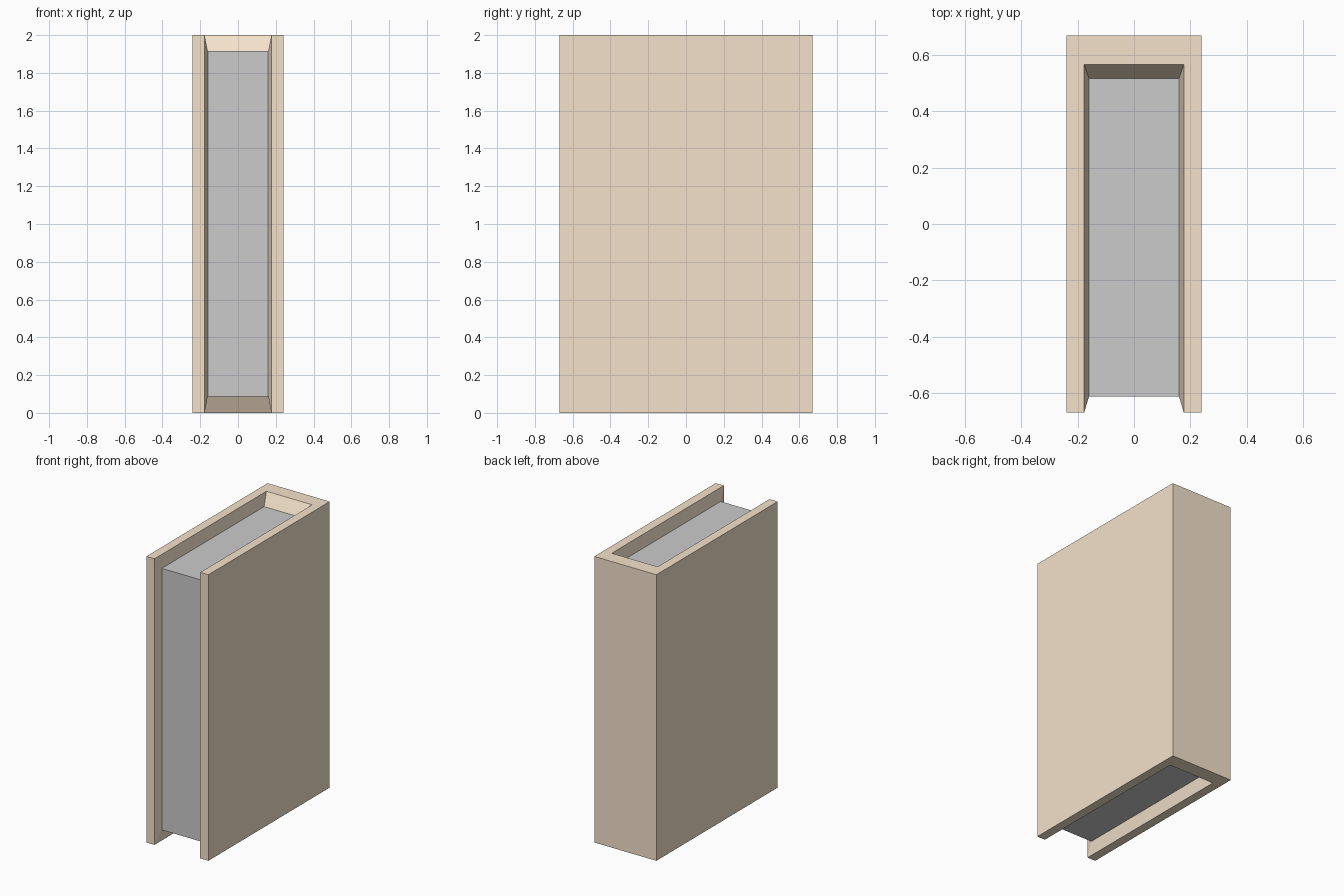
import bpy, bmesh

if "Cube" in bpy.data.objects:
    bpy.data.objects.remove(bpy.data.objects["Cube"])

W, D, H = 0.24, 0.67, 2.0                # cover half width, half depth, height
RX, RY = 0.177, 0.567                    # inner edge of the cover rim
PX, PF, PB = 0.16, -0.613, 0.517         # page block half width, front, back
PZ = (0.087, 1.916)                      # page block bottom and top


def build(name, quads, color=None):
    bm = bmesh.new()
    for q in quads:
        bm.faces.new([bm.verts.new(p) for p in q])
    bmesh.ops.remove_doubles(bm, verts=bm.verts, dist=1e-5)
    me = bpy.data.meshes.new(name)
    bm.to_mesh(me)
    bm.free()
    ob = bpy.data.objects.new(name, me)
    bpy.context.collection.objects.link(ob)
    if color:
        mat = bpy.data.materials.new(name + "_colour")
        mat.diffuse_color = color
        mat.use_nodes = True
        mat.node_tree.nodes["Principled BSDF"].inputs["Base Color"].default_value = mat.diffuse_color
        me.materials.append(mat)
    return ob


def ring(x, front, back, z):
    # U-shaped outline: left front, left back, right back, right front
    return [(-x, front, z), (-x, back, z), (x, back, z), (x, front, z)]


# Outlines at the bottom and top: outside, rim inner edge, page block edge
outer = [ring(W, -D, D, z) for z in (0, H)]
rim = [ring(RX, -D, RY, z) for z in (0, H)]
page = [ring(PX, PF, PB, z) for z in PZ]

cover = []
for i in range(3):
    j = i + 1
    # outside wall of the left board, spine and right board
    cover.append([outer[0][j], outer[0][i], outer[1][i], outer[1][j]])
    # flat rim and slanted inner wall at the top and bottom
    for k in (0, 1):
        for a, b in ((outer[k], rim[k]), (rim[k], page[k])):
            q = [a[i], b[i], b[j], a[j]]
            cover.append(q if k == 0 else q[::-1])
# front edge of each board and its slanted wall back to the pages
for i in (0, 3):
    for a, b in ((outer, rim), (rim, page)):
        q = [a[0][i], b[0][i], b[1][i], a[1][i]]
        cover.append(q if i == 0 else q[::-1])
build("book_cover", cover, (0.91, 0.764, 0.596, 1))

# Page block: exposed bottom, top and front edges
bot, top = page
build("pages", [bot, top[::-1], [bot[0], bot[3], top[3], top[0]]])
